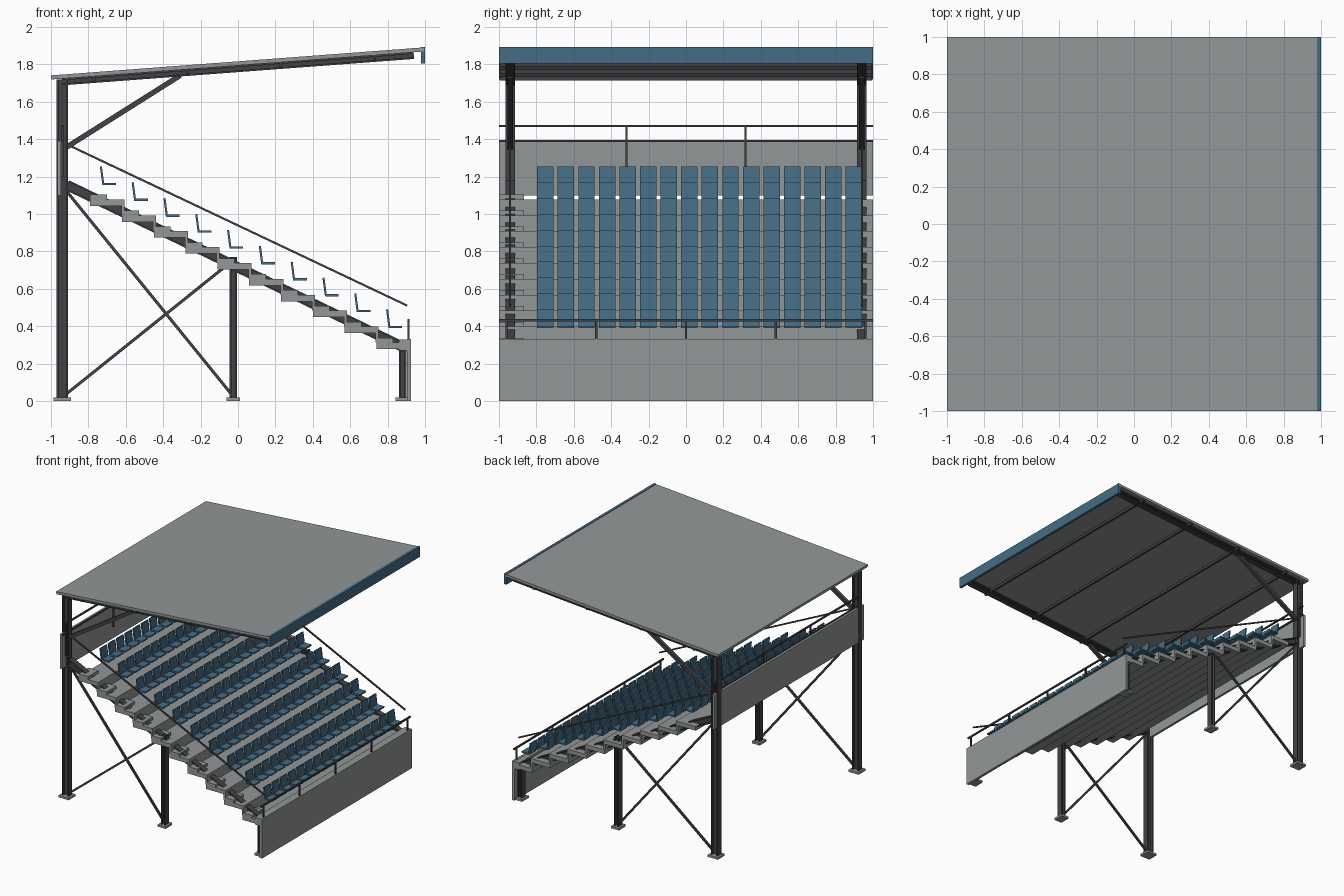
import bpy, bmesh, math
from mathutils import Matrix, Vector

cube = bpy.data.objects.get("Cube")
if cube:
    bpy.data.objects.remove(cube)


def material(name, rgb):
    m = bpy.data.materials.new(name)
    m.use_nodes = True
    m.diffuse_color = (*rgb, 1)
    bsdf = next(n for n in m.node_tree.nodes if n.type == 'BSDF_PRINCIPLED')
    bsdf.inputs["Base Color"].default_value = (*rgb, 1)
    return m


GREY = material("concrete_grey", (0.29, 0.31, 0.31))
STEEL = material("dark_steel", (0.055, 0.055, 0.062))
BLUE = material("seat_blue", (0.06, 0.15, 0.235))


def finish(name, bm, mat):
    mesh = bpy.data.meshes.new(name)
    bm.to_mesh(mesh)
    bm.free()
    mesh.materials.append(mat)
    obj = bpy.data.objects.new(name, mesh)
    bpy.context.collection.objects.link(obj)
    return obj


def add_box(bm, x, y, z):
    """Box from (min, max) pairs."""
    size = [b - a for a, b in (x, y, z)]
    mid = [(a + b) / 2 for a, b in (x, y, z)]
    bmesh.ops.create_cube(bm, size=1, matrix=Matrix.Translation(mid) @ Matrix.Diagonal((*size, 1)))


def add_bar(bm, p, q, y, depth, width, shift=0):
    """Bar in the xz plane from p to q; shift moves it across its own depth."""
    a, b = Vector((p[0], y, p[1])), Vector((q[0], y, q[1]))
    d = b - a
    turn = Matrix.Rotation(-math.atan2(d.z, d.x), 4, 'Y')
    scale = Matrix.Diagonal((d.length, width, depth, 1))
    bmesh.ops.create_cube(bm, size=1, matrix=Matrix.Translation((a + b) / 2) @ turn
                          @ Matrix.Translation((0, 0, shift)) @ scale)


def add_i_beam(bm, p, q, y, depth, width, t=0.009):
    add_bar(bm, p, q, y, depth - 2 * t, t)
    for s in (-1, 1):
        add_bar(bm, p, q, y, t, width, s * (depth - t) / 2)


def box(name, x, y, z, mat):
    bm = bmesh.new()
    add_box(bm, x, y, z)
    return finish(name, bm, mat)


ROWS, RUN, RISE = 10, 0.17, 0.085
BACK_X, TOP_Z = -0.79, 1.078
FULL = (-1, 1)

# Terrace: L-shaped treads with a front riser, and aisle half steps
for i in range(ROWS):
    x, z = BACK_X + i * RUN, TOP_Z - i * RISE
    bm = bmesh.new()
    add_box(bm, (x, x + RUN + 0.012), FULL, (z - 0.035, z))
    if i < ROWS - 1:
        add_box(bm, (x + RUN - 0.004, x + RUN + 0.012), FULL, (z - RISE, z - 0.035))
    finish(f"terrace_tread_{i + 1}", bm, GREY)
    box(f"aisle_step_{i + 1}", (x, x + 0.09), (-1, -0.866), (z, z + 0.025), GREY)

# Seats: one mesh per row, pan and leaning back
for i in range(ROWS):
    x, z = -0.722 + i * RUN, 1.161 - i * RISE
    bm = bmesh.new()
    for k in range(16):
        y = -0.752 + 0.11 * k
        add_box(bm, (x, x + 0.07), (y - 0.044, y + 0.044), (z - 0.006, z + 0.006))
        add_bar(bm, (x + 0.002, z - 0.005), (x - 0.011, z + 0.093), y, 0.011, 0.088)
    finish(f"seat_row_{i + 1}", bm, BLUE)

# Steel frame on each side
for side, y in (("right", -0.94), ("left", 0.94)):
    columns = (("rear", -0.94, 1.72, 0.06), ("middle", -0.025, 0.77, 0.04), ("front", 0.88, 0.28, 0.04))
    for label, x, top, depth in columns:
        bm = bmesh.new()
        add_i_beam(bm, (x, 0.01), (x, top), y, depth, 0.052)
        finish(f"{label}_column_{side}", bm, STEEL)
        half = depth / 2 + 0.017
        box(f"{label}_base_plate_{side}", (x - half, min(x + half, 0.905)),
            (y - 0.045, y + 0.045), (0, 0.018), GREY)

    for label, p, q, depth, width in (
            ("raker_beam", (-0.915, 1.155), (0.89, 0.285), 0.055, 0.05),
            ("roof_rafter", (-0.94, 1.706), (0.94, 1.847), 0.036, 0.05)):
        bm = bmesh.new()
        add_i_beam(bm, p, q, y, depth, width)
        finish(f"{label}_{side}", bm, STEEL)

    for label, p, q, t in (
            ("falling_brace", (-0.915, 1.12), (-0.03, 0.03), 0.016),
            ("rising_brace", (-0.915, 0.04), (-0.03, 0.75), 0.016),
            ("roof_brace", (-0.92, 1.355), (-0.31, 1.74), 0.028),
            ("sloping_handrail", (-0.91, 1.37), (0.905, 0.51), 0.011)):
        bm = bmesh.new()
        add_bar(bm, p, q, y, t, t)
        finish(f"{label}_{side}", bm, STEEL)

# Roof sheet, purlins and fascia
bm = bmesh.new()
add_bar(bm, (-0.999, 1.73), (0.996, 1.88), 0, 0.022, 2)
finish("roof_sheet", bm, GREY)
for i in range(4):
    x = -0.77 + 0.5 * i
    z = 1.705 + 0.075 * (x + 1)
    box(f"purlin_{i + 1}", (x - 0.009, x + 0.009), (-0.995, 0.995), (z - 0.008, z + 0.014), STEEL)
box("roof_fascia", (0.978, 1.0), FULL, (1.805, 1.893), BLUE)

# Front and rear walls
box("front_wall", (0.903, 0.925), FULL, (0, 0.332), GREY)
box("front_ledge", (0.86, 0.904), FULL, (0.27, 0.33), GREY)
box("rear_wall", (-0.966, -0.946), FULL, (1.1, 1.39), GREY)

# Front guard rail
bm = bmesh.new()
add_box(bm, (0.905, 0.917), FULL, (0.425, 0.438))
for k in range(-2, 3):
    add_box(bm, (0.905, 0.917), (0.48 * k - 0.006, 0.48 * k + 0.006), (0.32, 0.43))
finish("front_guard_rail", bm, STEEL)

# Rear guard rail
bm = bmesh.new()
for z in (1.39, 1.47):
    add_box(bm, (-0.946, -0.934), FULL, (z - 0.006, z + 0.006))
for y in (-0.955, -0.318, 0.318, 0.955):
    add_box(bm, (-0.946, -0.934), (y - 0.006, y + 0.006), (1.2, 1.47))
finish("rear_guard_rail", bm, STEEL)
